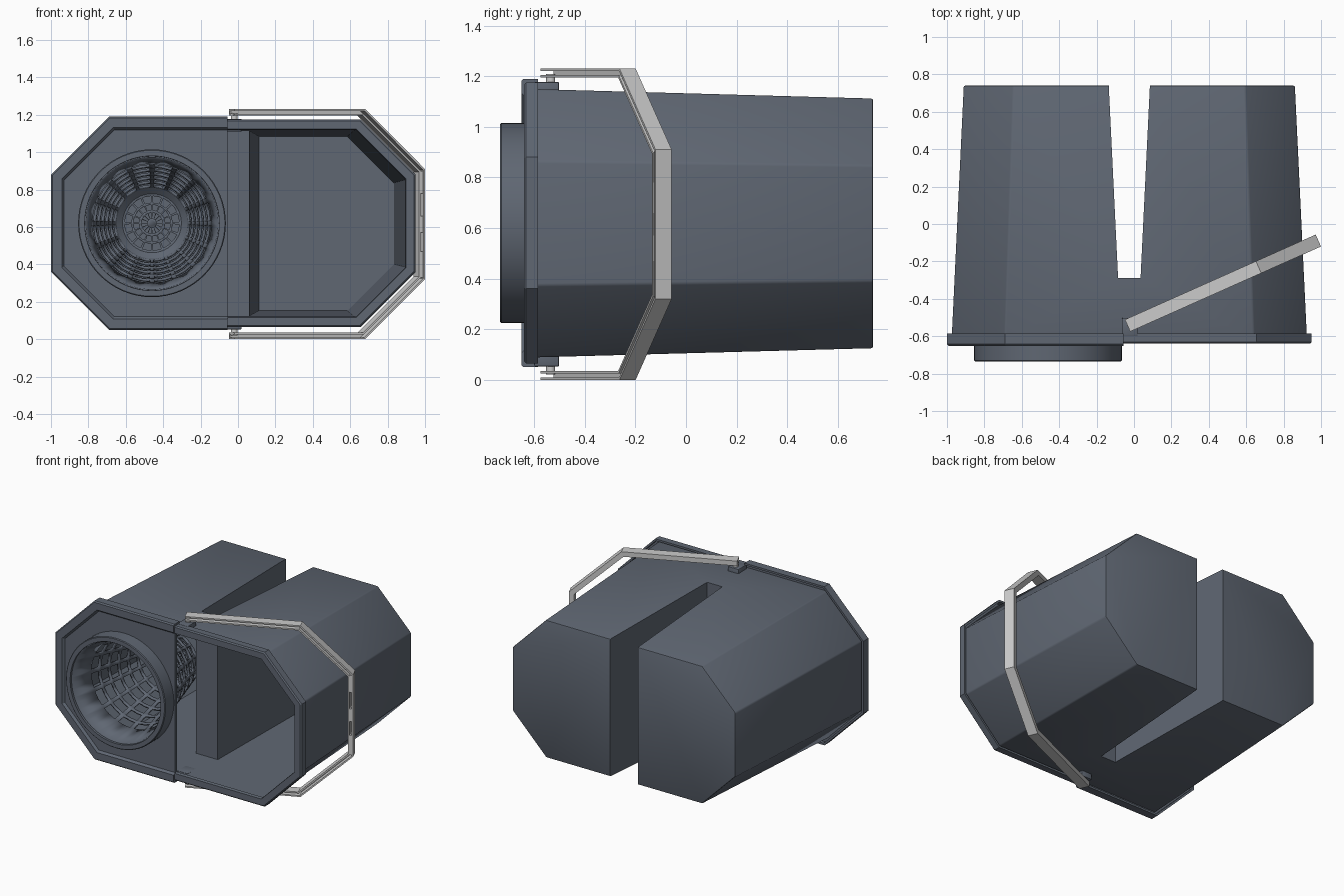
import bpy, bmesh, math
from mathutils import Vector, Matrix

if "Cube" in bpy.data.objects:
    bpy.data.objects.remove(bpy.data.objects["Cube"])


def finish(name, bm):
    bmesh.ops.recalc_face_normals(bm, faces=bm.faces[:])
    me = bpy.data.meshes.new(name)
    bm.to_mesh(me)
    bm.free()
    ob = bpy.data.objects.new(name, me)
    bpy.context.collection.objects.link(ob)
    return ob


def loft(name, rings, closed=False, bevel=0):
    """Skin equal-length rings; cap the ends or close the loop."""
    bm = bmesh.new()
    rows = [[bm.verts.new(p) for p in ring] for ring in rings]
    n = len(rows[0])
    pairs = list(zip(rows, rows[1:])) + ([(rows[-1], rows[0])] if closed else [])
    for a, b in pairs:
        for i in range(n):
            bm.faces.new((a[i], a[(i + 1) % n], b[(i + 1) % n], b[i]))
    if not closed:
        bm.faces.new(rows[0])
        bm.faces.new(rows[-1])
    if bevel:
        bmesh.ops.bevel(bm, geom=bm.edges[:], offset=bevel, segments=2,
                        profile=0.5, affect='EDGES')
    return finish(name, bm)


def offset_path(path, d):
    """Shift an open 2D polyline to its right by d with mitred corners."""
    pts = [Vector(p) for p in path]
    dirs = [(b - a).normalized() for a, b in zip(pts, pts[1:])]
    nor = [Vector((t.y, -t.x)) for t in dirs]
    out = []
    for i, p in enumerate(pts):
        a, b = nor[max(i - 1, 0)], nor[min(i, len(nor) - 1)]
        out.append(p + (a + b) * d / (1 + a.dot(b)))
    return out


def sweep(name, path, profile, place):
    """Sweep an (inset, depth) profile along a 2D path."""
    cols = [offset_path(path, o) for o, _ in profile]
    rings = [[place(c[i].x, c[i].y, d) for c, (_, d) in zip(cols, profile)]
             for i in range(len(path))]
    return loft(name, rings)


def box(name, x, y, z, bevel=0.0):
    rings = [[(a, b, c) for a, b in ((x[0], y[0]), (x[1], y[0]), (x[1], y[1]), (x[0], y[1]))]
             for c in z]
    return loft(name, rings, bevel=bevel)


def cylinder(name, r, depth, loc, axis):
    bm = bmesh.new()
    bmesh.ops.create_cone(bm, cap_ends=True, segments=64, radius1=r, radius2=r, depth=depth)
    rot = Matrix.Rotation(math.pi / 2, 4, 'X') if axis == 'Y' else Matrix()
    bm.transform(Matrix.Translation(loc) @ rot)
    return finish(name, bm)


def cut(ob, cutter):
    m = ob.modifiers.new("cut", 'BOOLEAN')
    m.operation, m.solver, m.object = 'DIFFERENCE', 'EXACT', cutter
    bpy.context.view_layer.objects.active = ob
    bpy.ops.object.modifier_apply(modifier=m.name)
    bpy.data.objects.remove(cutter, do_unlink=True)


def smooth(ob):
    bpy.ops.object.select_all(action='DESELECT')
    ob.select_set(True)
    bpy.context.view_layer.objects.active = ob
    bpy.ops.object.shade_smooth_by_angle(angle=math.radians(30))


def paint(ob, mat):
    ob.data.materials.clear()
    ob.data.materials.append(mat)


slate = bpy.data.materials.new("slate_plastic")
slate.diffuse_color = (0.115, 0.135, 0.17, 1)
slate.use_nodes = True
slate.node_tree.nodes["Principled BSDF"].inputs["Base Color"].default_value = slate.diffuse_color
parts = []


# Tapered eight-sided bucket section at depth y, shrunk by inset
def section(y, inset):
    t = (y + 0.62) / 1.36
    x0, x1 = -0.975 + 0.065 * t + inset, 0.925 - 0.065 * t - inset
    z0, z1 = 0.088 + 0.037 * t + inset, 1.15 - 0.038 * t - inset
    c = 0.285 - 0.02 * t - 0.586 * inset
    return [(x0 + c, y, z0), (x1 - c, y, z0), (x1, y, z0 + c), (x1, y, z1 - c),
            (x1 - c, y, z1), (x0 + c, y, z1), (x0, y, z1 - c), (x0, y, z0 + c)]


# Wedge-shaped gap between the two chambers
def gap(y0, extra):
    def ring(y, a, b):
        return [(a, y, -0.3), (b, y, -0.3), (b, y, 1.5), (a, y, 1.5)]
    s = 0.05 / 1.03
    y1 = 0.95
    g0, g1 = (y0 + 0.29) * s, (y1 + 0.29) * s
    return loft("gap", [ring(y0, -0.085 - g0 - extra, 0.035 + g0 + extra),
                        ring(y1, -0.085 - g1 - extra, 0.035 + g1 + extra)])


# Twin-chamber bucket body
WALL = 0.028
body = loft("bucket_body", [section(-0.625, 0), section(0.74, 0)], bevel=0.008)
cut(body, gap(-0.29, 0))
cavity = loft("cavity", [section(-0.75, WALL), section(0.712, WALL)])
cut(cavity, gap(-0.318, WALL))
cut(body, cavity)
parts.append(body)


def upright(x, z, d):
    return (x, d, z)


# Open rim lip around the right half
right_path = [(-0.055, 1.175), (0.655, 1.175), (0.95, 0.88), (0.95, 0.36), (0.655, 0.065), (-0.055, 0.065)]
lip = [(0, -0.585), (0, -0.632), (0.008, -0.64), (0.052, -0.64), (0.056, -0.618),
       (0.014, -0.618), (0.014, -0.585)]
parts.append(sweep("bucket_rim", right_path, lip, upright))

# Lid over the left half: raised lip, recessed plate with a round hole
left_path = [(-0.055, 0.05), (-0.69, 0.05), (-1.0, 0.36), (-1.0, 0.88), (-0.69, 1.19), (-0.055, 1.19)]
lid_lip = [(0, -0.585), (0, -0.642), (0.008, -0.651), (0.058, -0.651), (0.075, -0.63),
           (0.075, -0.61), (0.014, -0.61), (0.014, -0.585)]
parts.append(sweep("lid_rim", left_path, lid_lip, upright))
plate_outline = offset_path(left_path, 0.065)
plate = loft("lid_plate", [[(p.x, y, p.y) for p in plate_outline] for y in (-0.635, -0.612)])
CX, CZ = -0.46, 0.62
cut(plate, cylinder("hole", 0.375, 0.3, (CX, -0.62, CZ), 'Y'))
parts.append(plate)


def polar(r, y, a):
    return (CX + r * math.cos(a), y, CZ + r * math.sin(a))


# Wringer collar
collar_profile = [(0.36, -0.735), (0.39, -0.735), (0.395, -0.73), (0.395, -0.615), (0.352, -0.615)]
parts.append(loft("wringer_collar", [[polar(r, y, math.tau * i / 64) for r, y in collar_profile]
                                     for i in range(64)], closed=True))

# Perforated wringer basket: polar grid with the hole cells left out
SECT, ROWS = 16, 6
angles = [math.tau * (s + f) / SECT for s in range(SECT) for f in (-0.11, 0.11, 0.5)]
rings = [(0.36, -0.72, False), (0.325, -0.55, True)]
for k in range(ROWS):
    for f, hole in ((0.78, False), (1.0, True)):
        t = (k + f) / ROWS
        rings.append((0.325 - 0.13 * t, -0.55 + 0.47 * t, hole))
rings[-1] = (*rings[-1][:2], False)
rings += [(0.16, -0.05, False), (0.145, -0.05, True), (0.11, -0.05, False), (0.098, -0.05, True),
          (0.07, -0.05, False), (0.055, -0.05, True), (0.025, -0.05, False)]
bm = bmesh.new()
grid = [[bm.verts.new(polar(r, y, a)) for a in angles] for r, y, _ in rings]
n = len(angles)
for j in range(len(rings) - 1):
    for i in range(n):
        if rings[j][2] and i % 3:
            continue
        k = (i + 1) % n
        bm.faces.new((grid[j][i], grid[j][k], grid[j + 1][k], grid[j + 1][i]))
bm.faces.new(grid[-1])
bmesh.ops.delete(bm, geom=[v for v in bm.verts if not v.link_faces], context='VERTS')
basket = finish("wringer_basket", bm)
mod = basket.modifiers.new("thickness", 'SOLIDIFY')
mod.thickness, mod.offset = 0.014, 0
parts.append(basket)

# Pivot lugs, top and bottom
for tag, zs in (("top", (1.11, 1.178)), ("bottom", (0.052, 0.12))):
    parts.append(box(f"pivot_lug_{tag}", (-0.065, 0.02), (-0.6, -0.502), zs, 0.006))

for ob in parts:
    paint(ob, slate)
    smooth(ob)

# Carry handle: channel section swept in a tilted plane, open to the front
U, N = Vector((0.913, 0.407, 0)), Vector((-0.407, 0.913, 0))


def tilted(u, z, d):
    return Vector((-0.02, -0.575, z)) + U * u + N * d


handle_path = [(0, 1.23), (0.767, 1.23), (1.117, 0.91), (1.117, 0.32), (0.767, 0), (0, 0)]
channel = [(0, 0), (0, 0.07), (0.035, 0.07), (0.035, 0), (0.025, 0), (0.025, 0.056), (0.01, 0.056), (0.01, 0)]
sweep("carry_handle", handle_path, channel, tilted)

# Ribs inside the handle grip
for i, (z0, z1) in enumerate(((0.78, 0.9), (0.57, 0.66), (0.33, 0.47))):
    loft(f"handle_rib_{i}", [[tilted(u, z, d) for u, d in
         ((1.084, 0.004), (1.115, 0.004), (1.115, 0.06), (1.084, 0.06))] for z in (z0, z1)])

# Pivot pins
for tag, z in (("top", 1.185), ("bottom", 0.045)):
    smooth(cylinder(f"pivot_pin_{tag}", 0.018, 0.05, (-0.02, -0.535, z), 'Z'))
